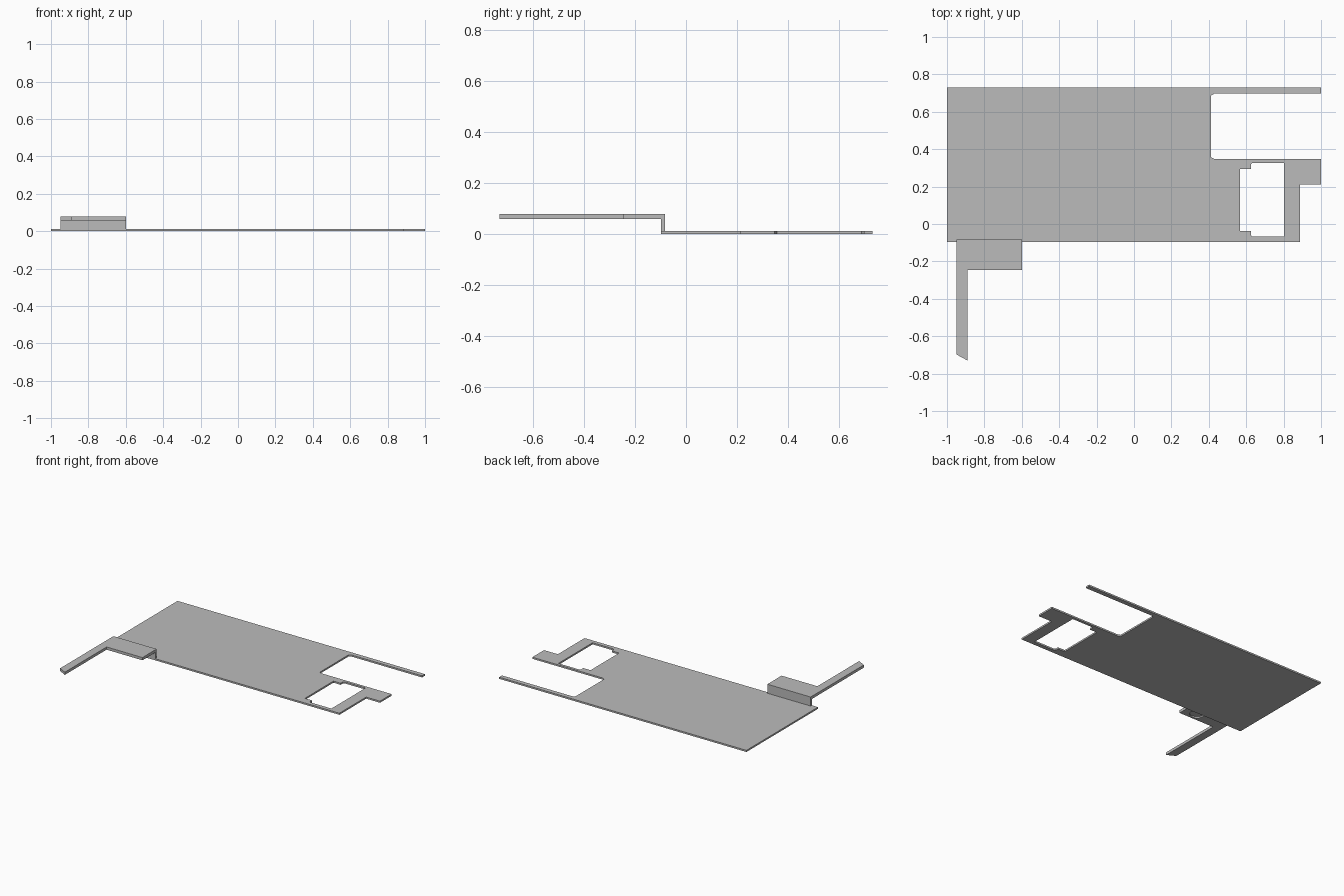
import bpy
import math

cube = bpy.data.objects.get("Cube")
if cube:
    bpy.data.objects.remove(cube, do_unlink=True)

# Single flat colour
GREY = (0.5, 0.5, 0.5, 1.0)
grey = bpy.data.materials.new("plain grey")
grey.use_nodes = True
grey.diffuse_color = GREY
grey.node_tree.nodes["Principled BSDF"].inputs["Base Color"].default_value = GREY


def sheet(name, outlines, bottom, top):
    """Solid flat sheet; outlines after the first become holes."""
    curve = bpy.data.curves.new(name, "CURVE")
    curve.dimensions = "2D"
    curve.fill_mode = "BOTH"
    curve.extrude = (top - bottom) / 2
    for points in outlines:
        spline = curve.splines.new("POLY")
        spline.points.add(len(points) - 1)
        for p, (x, y) in zip(spline.points, points):
            p.co = (x, y, 0, 1)
        spline.use_cyclic_u = True
    obj = bpy.data.objects.new(name, curve)
    bpy.context.collection.objects.link(obj)
    obj.location.z = (top + bottom) / 2
    bpy.ops.object.select_all(action="DESELECT")
    obj.select_set(True)
    bpy.context.view_layer.objects.active = obj
    bpy.ops.object.convert(target="MESH")
    obj = bpy.context.object
    bpy.ops.object.mode_set(mode="EDIT")
    bpy.ops.mesh.select_all(action="SELECT")
    bpy.ops.mesh.remove_doubles(threshold=0.0001)
    bpy.ops.mesh.normals_make_consistent(inside=False)
    bpy.ops.object.mode_set(mode="OBJECT")
    obj.data.materials.clear()
    obj.data.materials.append(grey)
    bpy.ops.object.shade_flat()
    return obj


def rect(x0, x1, y0, y1):
    return [(x0, y0), (x1, y0), (x1, y1), (x0, y1)]


# Base plate with the open slot, end tab and notched window
plate_edge = [(-1, 0.73), (1, 0.73), (1, 0.697), (0.43, 0.697), (0.413, 0.688),
              (0.413, 0.356), (0.43, 0.347), (1, 0.347), (1, 0.212),
              (0.888, 0.212), (0.888, -0.097), (-1, -0.097)]
window = [(0.567, 0.293), (0.625, 0.293), (0.625, 0.32), (0.635, 0.327),
          (0.803, 0.327), (0.803, -0.068), (0.635, -0.068), (0.625, -0.061),
          (0.625, -0.037), (0.567, -0.037)]
sheet("base_plate", [plate_edge, window], 0, 0.012)

# Upright wall joining the plate and the raised bracket
sheet("bracket_wall", [rect(-0.95, -0.6, -0.097, -0.083)], 0, 0.07)

# Raised bracket with its long arm and slanted tip
bracket_edge = [(-0.95, -0.083), (-0.6, -0.083), (-0.6, -0.247),
                (-0.89, -0.247), (-0.89, -0.73), (-0.95, -0.697)]
bracket = sheet("raised_bracket", [bracket_edge], 0.058, 0.078)

# Shallow round recess under the bracket
bpy.ops.mesh.primitive_cylinder_add(vertices=32, radius=0.05, depth=0.02,
                                    location=(-0.7, -0.185, 0.058))
cutter = bpy.context.object
cutter.name = "recess_cutter"
cutter.hide_render = True
cut = bracket.modifiers.new("recess", "BOOLEAN")
cut.operation = "DIFFERENCE"
cut.object = cutter
bpy.context.view_layer.objects.active = bracket
bpy.ops.object.modifier_apply(modifier=cut.name)
bpy.data.objects.remove(cutter, do_unlink=True)
